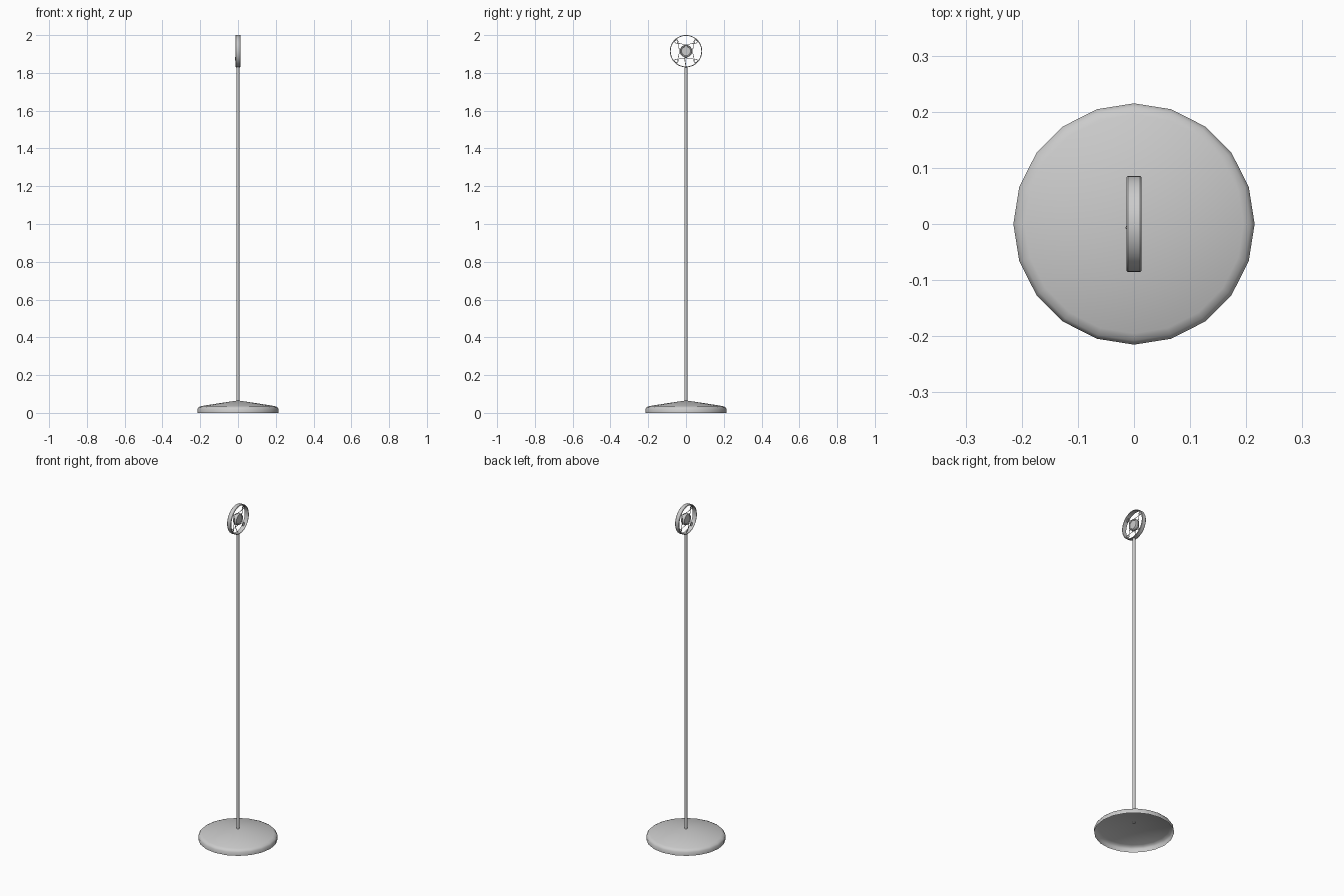
import bpy, bmesh, math
from mathutils import Matrix, Vector

if "Cube" in bpy.data.objects:
    bpy.data.objects.remove(bpy.data.objects["Cube"])

HEAD_Z = 1.915  # centre of the ring head


def lathe(name, profile, sides, closed=False, axis='Z', z=0.0, angle=35):
    """Revolve (radius, height) points around z, optionally turned onto the x axis."""
    bm = bmesh.new()
    verts = [bm.verts.new((r, 0, h)) for r, h in profile]
    pairs = list(zip(verts, verts[1:]))
    if closed:
        pairs.append((verts[-1], verts[0]))
    edges = [bm.edges.new(p) for p in pairs]
    bmesh.ops.spin(bm, geom=verts + edges, cent=(0, 0, 0), axis=(0, 0, 1),
                   angle=math.tau, steps=sides)
    bmesh.ops.remove_doubles(bm, verts=bm.verts, dist=1e-5)
    bmesh.ops.recalc_face_normals(bm, faces=bm.faces)
    if axis == 'X':
        bm.transform(Matrix.Rotation(math.pi / 2, 4, 'Y'))
    mesh = bpy.data.meshes.new(name)
    bm.to_mesh(mesh)
    bm.free()
    ob = bpy.data.objects.new(name, mesh)
    bpy.context.collection.objects.link(ob)
    ob.location.z = z
    bpy.context.view_layer.objects.active = ob
    ob.select_set(True)
    bpy.ops.object.shade_smooth_by_angle(angle=math.radians(angle))
    ob.select_set(False)
    return ob


def wire(name, points, radius, cyclic=False):
    """Round wire through points given relative to the head centre."""
    cu = bpy.data.curves.new(name, 'CURVE')
    cu.dimensions = '3D'
    cu.bevel_depth = radius
    cu.bevel_resolution = 1
    cu.use_fill_caps = True
    sp = cu.splines.new('POLY')
    sp.points.add(len(points) - 1)
    for p, co in zip(sp.points, points):
        p.co = (*co, 1)
    sp.use_cyclic_u = cyclic
    ob = bpy.data.objects.new(name, cu)
    ob.location.z = HEAD_Z
    bpy.context.collection.objects.link(ob)
    return ob


# Base: thin hollow shell, shallow cone with a rounded rim, open underneath
lathe("base", [(0, 0.066), (0.1, 0.051), (0.195, 0.036), (0.208, 0.030),
               (0.215, 0.021), (0.215, 0)], 20, angle=60)

# Pole, its foot showing just below the shell
lathe("pole", [(0, 0.058), (0.008, 0.058), (0.008, 1.834), (0, 1.834)], 16)

# Outer ring
lathe("head_ring", [(0.081, -0.013), (0.084, -0.013), (0.0855, -0.011), (0.0855, 0.011),
                    (0.084, 0.013), (0.081, 0.013)], 48, closed=True, axis='X', z=HEAD_Z)

# Central capsule with a recessed face on both sides
lathe("capsule", [(0, -0.009), (0.024, -0.009), (0.026, -0.011), (0.031, -0.011),
                  (0.033, -0.008), (0.033, 0.008), (0.031, 0.011), (0.026, 0.011),
                  (0.024, 0.009), (0, 0.009)], 32, axis='X', z=HEAD_Z)

# Four eyelets on the diagonals, each touching the ring
for i in range(4):
    a = math.pi / 4 + i * math.pi / 2
    c = Vector((0, math.cos(a), math.sin(a))) * 0.072
    loop = [c + Vector((0, math.cos(t), math.sin(t))) * 0.009
            for t in (k * math.tau / 16 for k in range(16))]
    wire("eyelet", loop, 0.002, True)

    # Suspension cord bowed inward from this eyelet to the next
    rot = Matrix.Rotation(i * math.pi / 2, 3, 'X')
    cord = [rot @ Vector((0, y, 0.036 + 0.008 * (y / 0.044) ** 2))
            for y in (-0.044 + 0.0088 * k for k in range(11))]
    wire("suspension_cord", cord, 0.0016)

# Cable from the capsule down to the pole
wire("cable", [(-0.010, -0.008, -0.024), (-0.0135, -0.007, -0.034), (-0.0125, -0.005, -0.052),
               (-0.007, -0.002, -0.070), (0, 0, -0.083)], 0.002)
